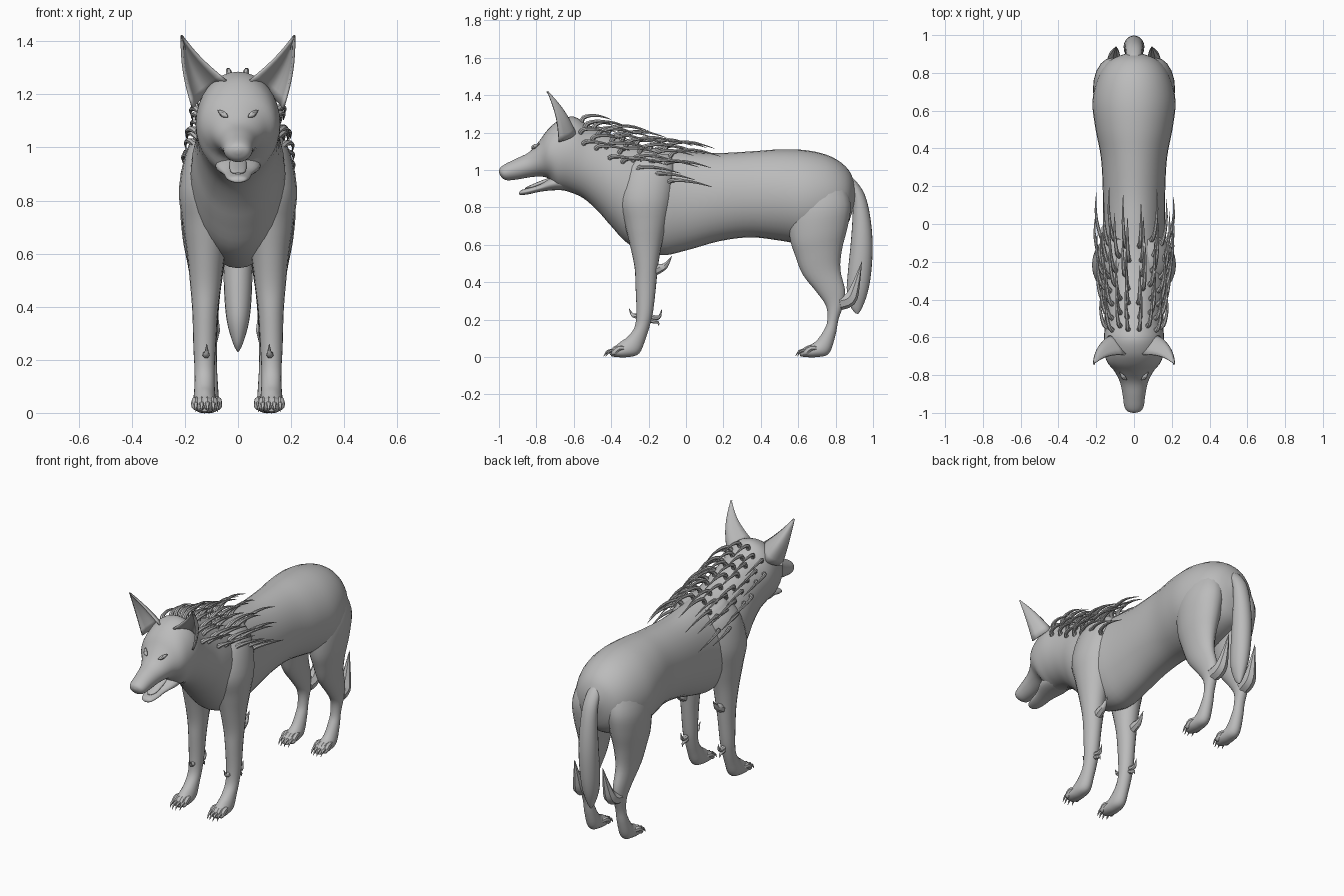
import bpy, bmesh, math, random
from mathutils import Vector

random.seed(4)
cube = bpy.data.objects.get("Cube")
if cube:
    bpy.data.objects.remove(cube)

grey = bpy.data.materials.new("hide_grey")
grey.use_nodes = True
COLOUR = (0.5, 0.5, 0.5, 1)
grey.diffuse_color = COLOUR
grey.node_tree.nodes["Principled BSDF"].inputs["Base Color"].default_value = COLOUR


def resample(rows, steps):
    """Catmull-Rom interpolation of equally long tuples."""
    rows = [tuple(r) for r in rows]
    padded = [rows[0]] + rows + [rows[-1]]
    out = []
    for a, b, c, d in zip(padded, padded[1:], padded[2:], padded[3:]):
        for i in range(steps):
            t = i / steps
            out.append(tuple(
                q + t * (r - p) / 2 + t * t * (p - 2.5 * q + 2 * r - s / 2)
                + t ** 3 * (1.5 * (q - r) + (s - p) / 2)
                for p, q, r, s in zip(a, b, c, d)))
    return out + [rows[-1]]


def skin(bm, rings):
    """Bridge rings of points and close both ends."""
    loops = [[bm.verts.new(p) for p in ring] for ring in rings]
    n = len(loops[0])
    for a, b in zip(loops, loops[1:]):
        for i in range(n):
            j = (i + 1) % n
            bm.faces.new((a[i], a[j], b[j], b[i]))
    bm.faces.new(loops[0])
    bm.faces.new(loops[-1])


def oval(row):
    """Centre and half axes of a section: x, two (y, z) edge points, half width."""
    x, y1, z1, y2, z2, w = row
    a, b = Vector((x, y1, z1)), Vector((x, y2, z2))
    return (a + b) / 2, (a - b) / 2, Vector((w, 0, 0))


def loft(bm, rows, side=1, sides=20, steps=4):
    rings = []
    for row in resample(rows, steps):
        c, u, v = oval(row)
        ring = []
        for i in range(sides):
            a = math.tau * i / sides
            p = c + u * math.cos(a) + v * math.sin(a)
            ring.append((p.x * side, p.y, p.z))
        rings.append(ring)
    skin(bm, rings)


def spike(bm, path, radii, side=1, sides=7, steps=3):
    """Tapered round tube along a curved path."""
    rows = resample([(*p, r) for p, r in zip(path, radii)], steps)
    pts = [Vector(r[:3]) for r in rows]
    rings = []
    for i, p in enumerate(pts):
        d = (pts[min(i + 1, len(pts) - 1)] - pts[max(i - 1, 0)]).normalized()
        ref = Vector((1, 0, 0)) if abs(d.x) < 0.8 else Vector((0, 0, 1))
        u = d.cross(ref).normalized()
        v = d.cross(u)
        r = max(rows[i][3], 0.001)
        ring = []
        for k in range(sides):
            a = math.tau * k / sides
            q = p + (u * math.cos(a) + v * math.sin(a)) * r
            ring.append((q.x * side, q.y, q.z))
        rings.append(ring)
    skin(bm, rings)


def finish(name, bm):
    bmesh.ops.recalc_face_normals(bm, faces=bm.faces)
    mesh = bpy.data.meshes.new(name)
    bm.to_mesh(mesh)
    bm.free()
    mesh.materials.append(grey)
    obj = bpy.data.objects.new(name, mesh)
    bpy.context.collection.objects.link(obj)
    bpy.ops.object.select_all(action="DESELECT")
    obj.select_set(True)
    bpy.context.view_layer.objects.active = obj
    bpy.ops.object.shade_smooth_by_angle(angle=math.radians(50))
    return obj


# Torso, neck, skull and muzzle: upper edge, lower edge, half width
TORSO = [(.91, .90, .90, .82, .03), (.87, 1.0, .86, .70, .13), (.78, 1.07, .78, .64, .19),
         (.65, 1.105, .65, .60, .22), (.5, 1.11, .52, .62, .205), (.35, 1.1, .35, .64, .175),
         (.15, 1.09, .18, .62, .165), (0, 1.1, 0, .57, .165), (-.12, 1.11, -.14, .545, .175),
         (-.22, 1.13, -.3, .6, .18), (-.32, 1.16, -.4, .7, .175), (-.42, 1.2, -.47, .78, .16),
         (-.52, 1.24, -.55, .85, .155), (-.6, 1.285, -.63, .885, .16)]
HEAD = [(-.68, 1.265, -.69, .90, .155), (-.74, 1.215, -.73, .95, .14),
        (-.785, 1.155, -.77, .965, .105), (-.84, 1.095, -.83, .962, .075),
        (-.91, 1.06, -.9, .95, .06), (-.97, 1.03, -.955, .945, .052),
        (-.995, 1.01, -.98, .955, .038), (-1, .99, -.995, .975, .01)]
BODY = [(0, *r) for r in TORSO + HEAD]
bm = bmesh.new()
loft(bm, BODY, sides=32)
finish("body", bm)

# Open lower jaw and tongue
bm = bmesh.new()
loft(bm, [(0, *r) for r in [
    (-.6, 1.0, -.6, .89, .08), (-.71, .965, -.7, .892, .085), (-.78, .925, -.78, .884, .056),
    (-.84, .905, -.845, .87, .046), (-.88, .893, -.885, .867, .032), (-.892, .88, -.892, .872, .008)]])
finish("lower_jaw", bm)
bm = bmesh.new()
loft(bm, [(0, *r) for r in [(-.7, .97, -.7, .95, .03), (-.77, .945, -.77, .92, .032),
                            (-.83, .92, -.83, .9, .028), (-.86, .905, -.86, .9, .01)]])
finish("tongue", bm)

# Tail
bm = bmesh.new()
loft(bm, [(0, *r) for r in [
    (.84, .99, .83, .9, .03), (.9, .95, .87, .89, .04), (.955, .87, .89, .84, .045),
    (.985, .75, .89, .74, .05), (.998, .6, .88, .6, .055), (.99, .45, .865, .45, .052),
    (.97, .34, .86, .35, .042), (.94, .26, .88, .27, .02), (.92, .23, .905, .235, .004)]])
finish("tail", bm)

FRONT_LEG = [(.08, -.08, 1.08, -.24, 1.1, .03), (.1, -.06, 1.0, -.32, 1.02, .085),
             (.115, -.07, .85, -.36, .85, .107), (.115, -.1, .72, -.33, .72, .095),
             (.12, -.13, .6, -.3, .6, .072), (.122, -.15, .48, -.275, .48, .058),
             (.124, -.16, .38, -.27, .38, .048), (.126, -.175, .25, -.265, .24, .042),
             (.126, -.19, .18, -.275, .16, .038), (.126, -.215, .1, -.31, .11, .038),
             (.126, -.25, .02, -.345, .085, .042), (.126, -.31, 0, -.37, .065, .043),
             (.126, -.37, 0, -.39, .05, .04), (.126, -.4, .005, -.405, .03, .02)]
HIND_LEG = [(.1, .84, .95, .58, .97, .07), (.115, .88, .82, .55, .8, .1),
            (.12, .865, .7, .555, .64, .09), (.12, .835, .58, .585, .54, .07),
            (.118, .825, .47, .625, .44, .052), (.115, .85, .36, .7, .345, .04),
            (.112, .845, .29, .75, .27, .034), (.11, .815, .2, .755, .19, .03),
            (.11, .8, .12, .735, .14, .033), (.11, .765, .02, .7, .09, .038),
            (.11, .7, 0, .665, .065, .042), (.11, .64, 0, .63, .05, .038),
            (.11, .61, .005, .61, .03, .02)]
# Leg spurs: path points and thickest radius
FRONT_SPURS = [([(.125, -.19, .45), (.127, -.14, .475), (.13, -.11, .49), (.13, -.075, .54)], .026),
               ([(.126, -.2, .22), (.126, -.16, .21), (.126, -.14, .22), (.126, -.13, .255)], .014),
               ([(.126, -.2, .2), (.126, -.17, .19), (.126, -.15, .185), (.126, -.145, .165)], .012),
               ([(.12, -.24, .22), (.12, -.275, .22), (.118, -.29, .23), (.118, -.305, .26)], .014)]
HIND_SPURS = [([(.11, .82, .29), (.105, .875, .31), (.1, .905, .38), (.095, .94, .51)], .04)]

for side, word in ((1, "left"), (-1, "right")):
    for part, rows, spurs, toe_y, x in (("front", FRONT_LEG, FRONT_SPURS, -.4, .126),
                                        ("hind", HIND_LEG, HIND_SPURS, .625, .11)):
        bm = bmesh.new()
        loft(bm, rows, side)
        finish(f"{word}_{part}_leg", bm)
        bm = bmesh.new()
        for path, r in spurs:
            spike(bm, path, (r, r * .95, r * .6, .001), side)
        finish(f"{word}_{part}_spurs", bm)
        # Four knuckled toes, each with a hooked claw
        bm = bmesh.new()
        for k in (-1.5, -.5, .5, 1.5):
            tx, ty = x + k * .022, toe_y + abs(k) * .01
            spike(bm, [(x + k * .017, ty + .07, .045), (tx, ty + .025, .045), (tx, ty, .024),
                       (tx, ty - .012, .015)], (.012, .017, .016, .006), side)
            spike(bm, [(tx, ty, .035), (tx, ty - .025, .03), (tx, ty - .045, .004)],
                  (.009, .007, .001), side)
        finish(f"{word}_{part}_toes", bm)

    # Cupped ear: arcs from inner rim round the back to outer rim, narrowing to the tip
    bm = bmesh.new()
    tip = Vector((.212, -.742, 1.42))
    inner, back, outer = Vector((.045, -.69, 1.25)), Vector((.13, -.5, 1.2)), Vector((.17, -.68, 1.15))
    grid = []
    for i in range(9):
        t = i / 8
        bulge = Vector((.012, .015, 0)) * math.sin(math.pi * t)
        a, b, c = (p.lerp(tip, t) + bulge for p in (inner, back, outer))
        grid.append([bm.verts.new(((p := a * (1 - s) ** 2 + b * 2 * s * (1 - s) + c * s * s).x * side,
                                   p.y, p.z)) for s in (k / 10 for k in range(11))])
    for lo, hi in zip(grid, grid[1:]):
        for k in range(10):
            bm.faces.new((lo[k], lo[k + 1], hi[k + 1], hi[k]))
    ear = finish(f"{word}_ear", bm)
    shell = ear.modifiers.new("thickness", "SOLIDIFY")
    shell.thickness = .01
    shell.offset = 0

    # Narrow slanted eye
    bm = bmesh.new()
    spike(bm, [(.038, -.825, 1.115), (.055, -.812, 1.125), (.075, -.785, 1.14)],
          (.002, .012, .002), side)
    finish(f"{word}_eye", bm)

# Mane of swept-back quills, rooted in the neck
sections = [oval(r) for r in resample(BODY, 4)]
bm = bmesh.new()
for side in (1, -1):
    for row, angle in enumerate((12, 30, 47, 63)):
        for k in range(7):
            y = -.57 + .075 * k + .03 * (row % 2)
            c, u, v = min(sections, key=lambda s: abs((s[0] + s[1]).y - y))
            a = math.radians(angle + random.uniform(-4, 4))
            root = c + u * math.cos(a) + v * math.sin(a)
            out = Vector((math.sin(a) * .8, 0, math.cos(a) + .1))
            size = random.uniform(.8, 1.1) * (.75 + .06 * k)
            path = [root - out * .01]
            path += [root + out * o * size + Vector((0, b, -.25 * b)) * size
                     for o, b in ((.03, .02), (.06, .08), (.075, .16), (.07, .25))]
            spike(bm, path, (.014, .012, .009, .006, .001), side, steps=2)
finish("mane_quills", bm)
